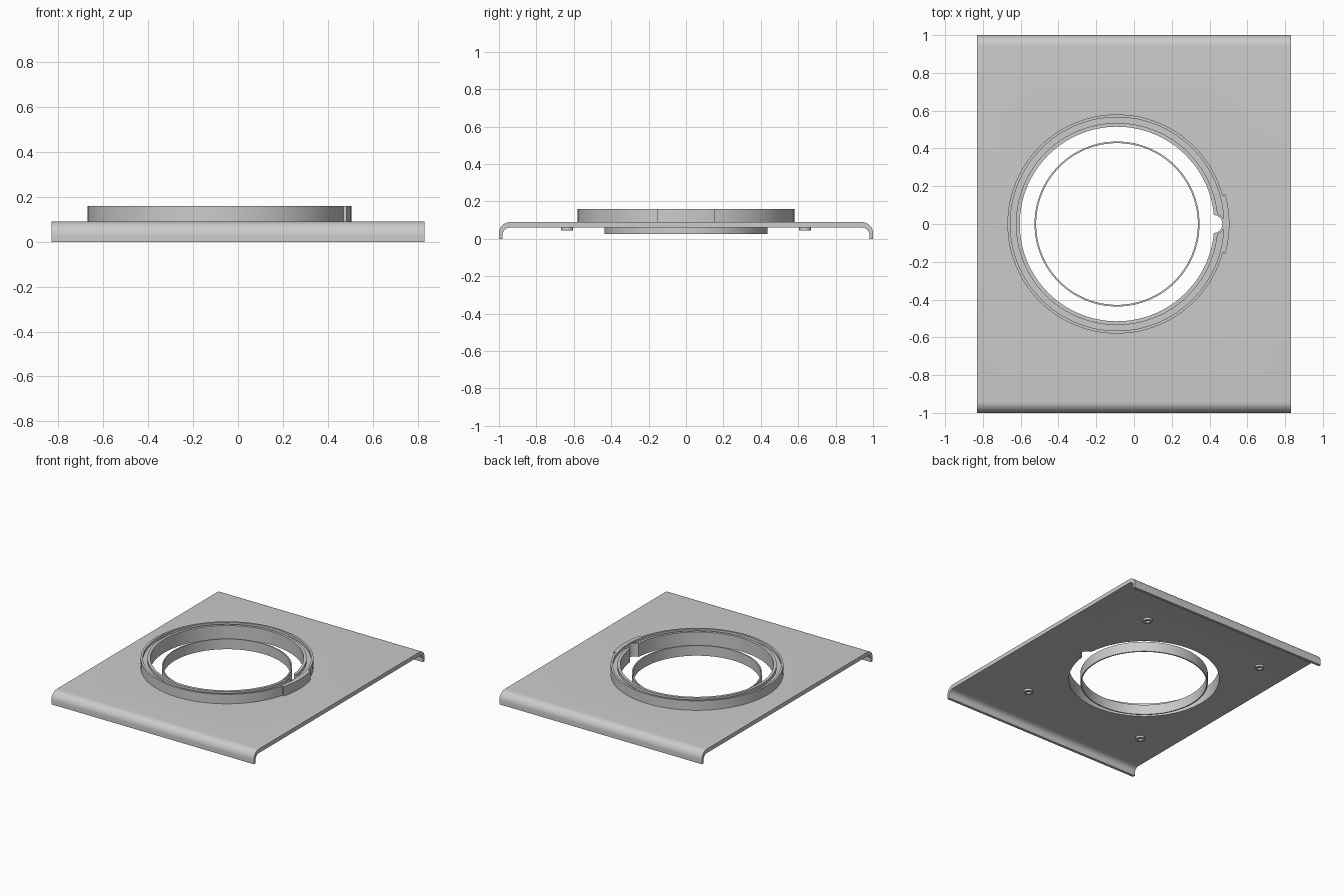
import bpy, bmesh, math

if "Cube" in bpy.data.objects:
    bpy.data.objects.remove(bpy.data.objects["Cube"])

CX = -0.09  # centre of the round opening


def finish(name, bm):
    bmesh.ops.recalc_face_normals(bm, faces=bm.faces)
    me = bpy.data.meshes.new(name)
    bm.to_mesh(me)
    bm.free()
    ob = bpy.data.objects.new(name, me)
    bpy.context.collection.objects.link(ob)
    return ob


def smooth(ob):
    bpy.ops.object.select_all(action='DESELECT')
    ob.select_set(True)
    bpy.context.view_layer.objects.active = ob
    bpy.ops.object.shade_smooth_by_angle(angle=math.radians(30))


def lathe(name, profile, centre, a0=0, a1=360, steps=128):
    """Revolve a closed (radius, z) profile about a vertical axis."""
    bm = bmesh.new()
    full = a1 - a0 == 360
    rings = []
    for i in range(steps if full else steps + 1):
        a = math.radians(a0 + (a1 - a0) * i / steps)
        rings.append([bm.verts.new((centre[0] + r * math.cos(a),
                                    centre[1] + r * math.sin(a), z)) for r, z in profile])
    n = len(profile)
    for i in range(steps):
        p, q = rings[i], rings[(i + 1) % len(rings)]
        for j in range(n):
            k = (j + 1) % n
            bm.faces.new((p[j], q[j], q[k], p[k]))
    if not full:
        bm.faces.new(rings[0])
        bm.faces.new(rings[-1])
    return finish(name, bm)


def band(r0, r1, z0, z1):
    return [(r0, z0), (r1, z0), (r1, z1), (r0, z1)]


def cut_cylinder(ob, centre, radius, sides):
    bm = bmesh.new()
    bmesh.ops.create_cone(bm, cap_ends=True, segments=sides, radius1=radius,
                          radius2=radius, depth=1)
    bmesh.ops.translate(bm, verts=bm.verts, vec=(centre[0], centre[1], 0))
    cutter = finish("cutter", bm)
    cutter.hide_render = True
    mod = ob.modifiers.new("cut", 'BOOLEAN')
    mod.operation = 'DIFFERENCE'
    mod.solver = 'EXACT'
    mod.object = cutter
    bpy.context.view_layer.objects.active = ob
    bpy.ops.object.modifier_apply(modifier=mod.name)
    bpy.data.objects.remove(cutter)


# Plate with both ends curled down: half outline in (y, z), then mirrored
def arc(r_y, r_z, cy, cz, a0, a1, n=10):
    return [(cy + r_y * math.cos(math.radians(a0 + (a1 - a0) * i / n)),
             cz + r_z * math.sin(math.radians(a0 + (a1 - a0) * i / n))) for i in range(n + 1)]


outer = [(1.0, 0.0)] + arc(0.06, 0.06, 0.94, 0.03, 0, 90)
inner = arc(0.04, 0.035, 0.94, 0.025, 90, 0) + [(0.98, 0.0)]
outline = outer + [(-y, z) for y, z in reversed(outer)] + \
    [(-y, z) for y, z in reversed(inner)] + inner
bm = bmesh.new()
face = bm.faces.new([bm.verts.new((-0.83, y, z)) for y, z in outline])
ext = bmesh.ops.extrude_face_region(bm, geom=[face])
bmesh.ops.translate(bm, vec=(1.66, 0, 0),
                    verts=[v for v in ext["geom"] if isinstance(v, bmesh.types.BMVert)])
plate = finish("cover_plate", bm)
cut_cylinder(plate, (CX, 0), 0.575, 128)
smooth(plate)

# Raised collar with a groove in its top and a round key notch
collar = lathe("collar", [(0.515, 0.06), (0.58, 0.06), (0.58, 0.16), (0.565, 0.16),
                          (0.565, 0.14), (0.535, 0.14), (0.535, 0.16), (0.515, 0.16)], (CX, 0))
cut_cylinder(collar, (0.42, 0), 0.05, 32)
smooth(collar)

# Wall around the key notch and the pad outside the collar
smooth(lathe("notch_wall", band(0.048, 0.06, 0.06, 0.158), (0.42, 0), -85, 85, 20))
smooth(lathe("collar_pad", band(0.57, 0.595, 0.085, 0.16), (CX, 0), -15.2, 15.2, 16))

# Thin loose ring inside the opening
smooth(lathe("inner_ring", band(0.428, 0.437, 0.025, 0.10), (CX, 0)))

# Four small hollow pegs on the underside
for sx in (-1, 1):
    for sy in (-1, 1):
        smooth(lathe("peg", band(0.017, 0.032, 0.045, 0.065),
                     (CX + sx * 0.5, sy * 0.635), steps=32))
